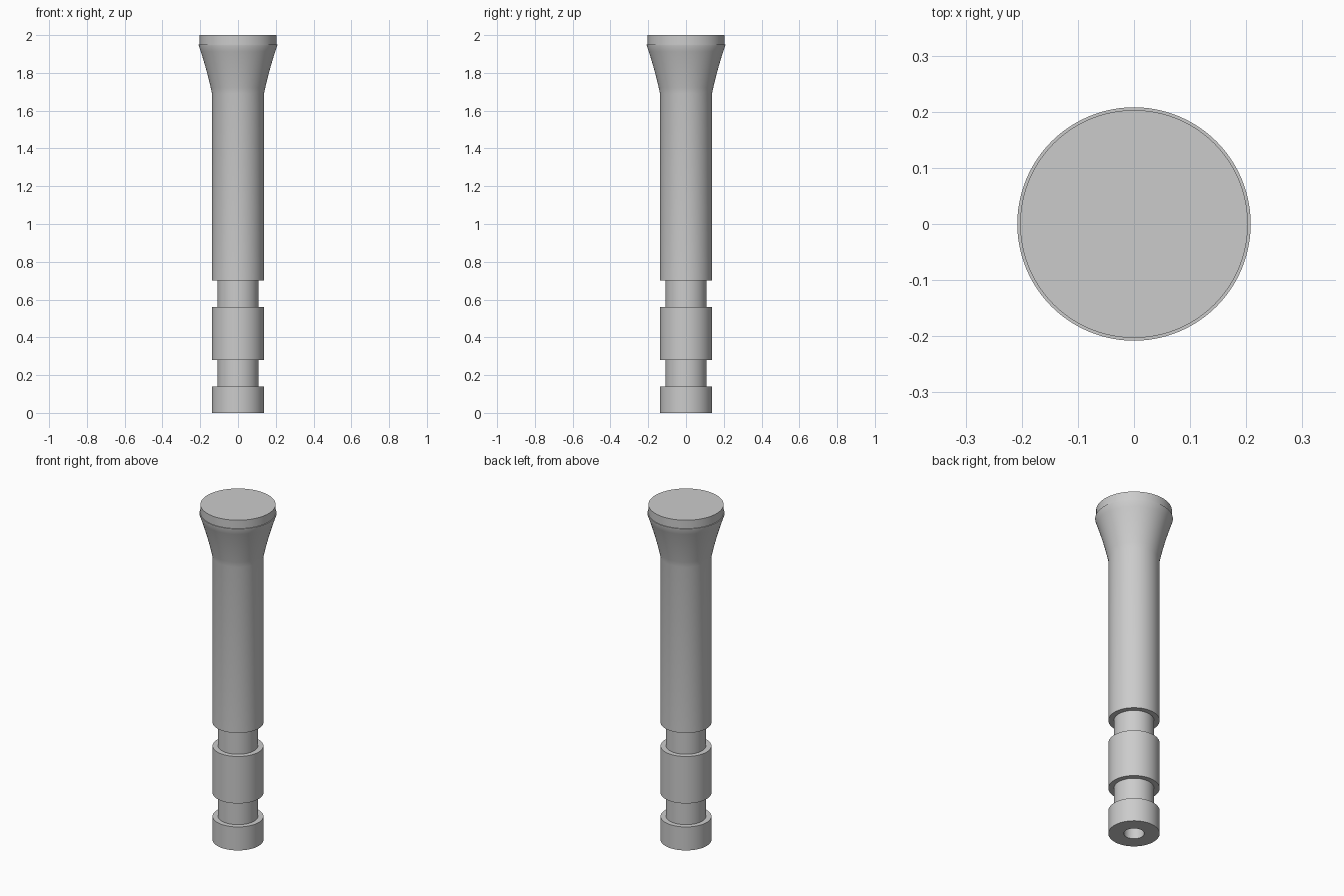
import bpy
import bmesh
from math import cos, sin, tau, radians

cube = bpy.data.objects.get("Cube")
if cube:
    bpy.data.objects.remove(cube, do_unlink=True)

SEGMENTS = 96

steel = bpy.data.materials.new("plain grey")
steel.use_nodes = True
grey = (0.6, 0.6, 0.6, 1.0)
steel.diffuse_color = grey
steel.node_tree.nodes["Principled BSDF"].inputs["Base Color"].default_value = grey


def lathe(name, profile):
    """Revolve (radius, height) points around z; radius 0 ends become caps."""
    bm = bmesh.new()
    rings = []
    for r, z in profile:
        if r == 0:
            rings.append([bm.verts.new((0, 0, z))] * SEGMENTS)
        else:
            rings.append([bm.verts.new((r * cos(tau * i / SEGMENTS), r * sin(tau * i / SEGMENTS), z))
                          for i in range(SEGMENTS)])
    for low, high in zip(rings, rings[1:]):
        for i in range(SEGMENTS):
            j = (i + 1) % SEGMENTS
            corners = list(dict.fromkeys((low[i], low[j], high[j], high[i])))
            bm.faces.new(corners)
    # merge the cap fans into single flat faces
    tips = [v for v in bm.verts if len(v.link_edges) == SEGMENTS]
    bmesh.ops.dissolve_verts(bm, verts=tips)
    bmesh.ops.recalc_face_normals(bm, faces=bm.faces)
    mesh = bpy.data.meshes.new(name)
    bm.to_mesh(mesh)
    bm.free()
    mesh.materials.append(steel)
    obj = bpy.data.objects.new(name, mesh)
    bpy.context.collection.objects.link(obj)
    bpy.ops.object.select_all(action='DESELECT')
    obj.select_set(True)
    bpy.context.view_layer.objects.active = obj
    bpy.ops.object.shade_smooth_by_angle(angle=radians(30))
    return obj


SHAFT, NECK, BORE, RIM, CAP = 0.1375, 0.108, 0.055, 0.208, 0.203

# blind bore in the underside
profile = [(0, 0.55), (BORE, 0.55), (BORE, 0)]
# foot and collar, each followed by a groove
for bottom, top, groove_top in ((0, 0.14, 0.28), (0.28, 0.56, 0.70)):
    profile += [(SHAFT, bottom), (SHAFT, top), (NECK, top), (NECK, groove_top)]
# long shaft and flared head
profile += [(SHAFT, 0.70), (SHAFT, 1.69)]
steps = 8
for i in range(1, steps + 1):
    t = i / steps
    profile.append((SHAFT + (RIM - SHAFT) * (0.75 * t + 0.25 * t * t), 1.69 + 0.255 * t))
# stepped cap
profile += [(RIM, 1.95), (CAP, 1.95), (CAP, 2.0), (0, 2.0)]

lathe("flared_pin", profile)
